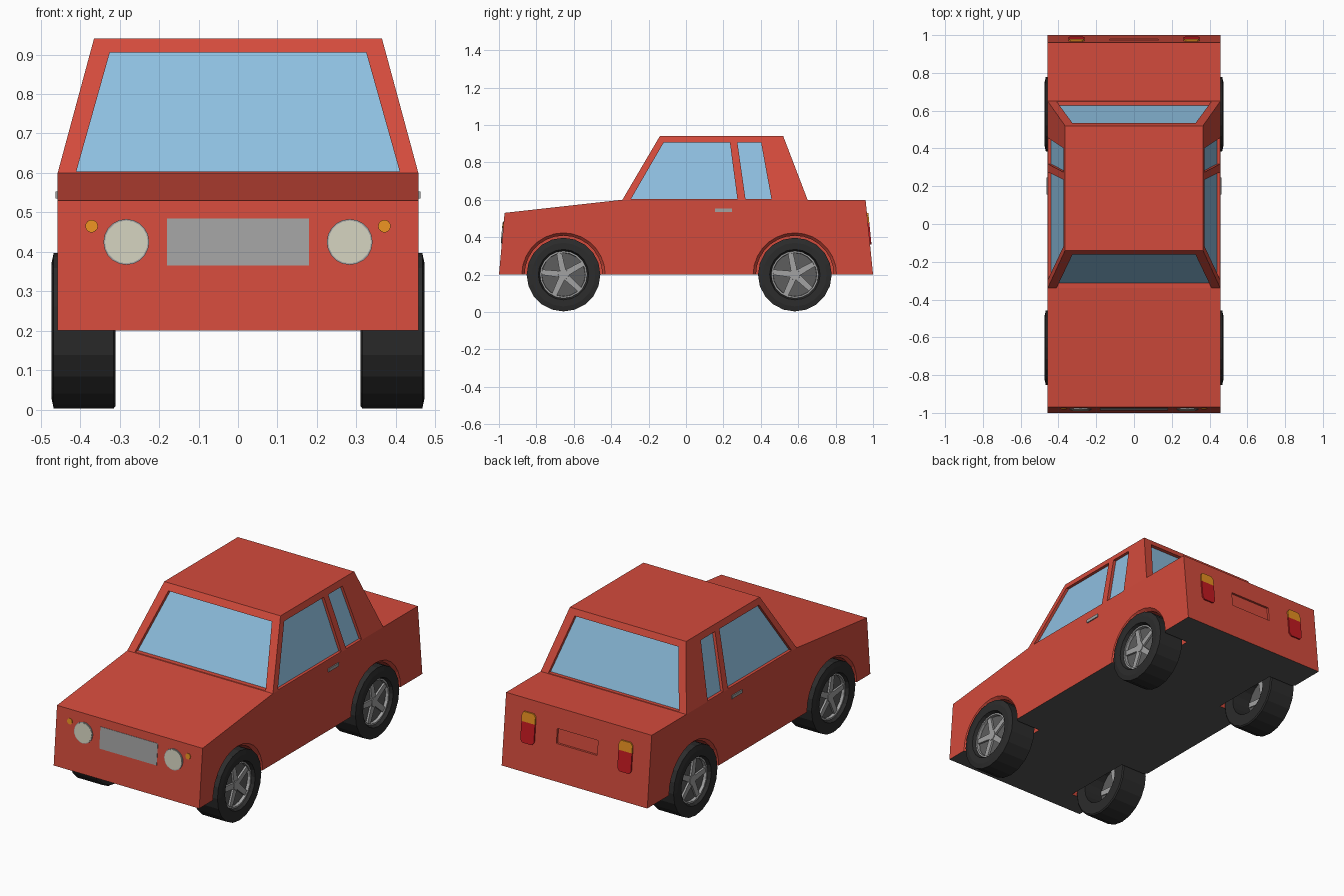
import bpy, bmesh
from math import cos, sin, pi
from mathutils import Vector

if "Cube" in bpy.data.objects:
    bpy.data.objects.remove(bpy.data.objects["Cube"])


def material(name, *rgb):
    m = bpy.data.materials.new(name)
    m.diffuse_color = (*rgb, 1)
    m.use_nodes = True
    m.node_tree.nodes["Principled BSDF"].inputs["Base Color"].default_value = m.diffuse_color
    return m


RED = material("paint", 0.65, 0.07, 0.045)
UNDER = material("underside", 0.09, 0.09, 0.09)
GLASS = material("glass", 0.27, 0.52, 0.74)
RUBBER = material("rubber", 0.025, 0.025, 0.025)
DARK = material("dark_metal", 0.11, 0.11, 0.11)
METAL = material("light_metal", 0.36, 0.36, 0.36)
LENS = material("lens", 0.63, 0.62, 0.5)
AMBER = material("amber", 0.8, 0.28, 0.015)
TAIL = material("tail_red", 0.55, 0.01, 0.015)


def finish(name, bm, *mats):
    bmesh.ops.recalc_face_normals(bm, faces=bm.faces)
    me = bpy.data.meshes.new(name)
    bm.to_mesh(me)
    bm.free()
    ob = bpy.data.objects.new(name, me)
    bpy.context.collection.objects.link(ob)
    for m in mats:
        me.materials.append(m)
    return ob


def prism(bm, pts, direction, a, b):
    """Solid swept from polygon pts, between offsets a and b along direction."""
    d = Vector(direction)
    lo, hi = [[bm.verts.new(Vector(p) + d * t) for p in pts] for t in (a, b)]
    n = len(pts)
    bm.faces.new(lo)
    bm.faces.new(hi)
    for i in range(n):
        bm.faces.new((lo[i], lo[(i + 1) % n], hi[(i + 1) % n], hi[i]))


def lathe(bm, prof, s, y, z, n, closed=False):
    """Revolve (x, radius) points about an x axis through (y, z)."""
    rings = [[bm.verts.new((s * x, y + r * cos(2 * pi * k / n), z + r * sin(2 * pi * k / n)))
              for k in range(n)] for x, r in prof]
    pairs = list(zip(rings, rings[1:]))
    if closed:
        pairs.append((rings[-1], rings[0]))
    else:
        bm.faces.new(rings[0])
        bm.faces.new(rings[-1])
    for p, q in pairs:
        for k in range(n):
            j = (k + 1) % n
            bm.faces.new((p[k], p[j], q[j], q[k]))


def front_y(z):
    return -1 + (z - 0.2) / 11


def back_y(z):
    return 1 - (z - 0.2) / 10


def add_prism(name, mat, pts, direction, a, b):
    bm = bmesh.new()
    prism(bm, pts, direction, a, b)
    return finish(name, bm, mat)


def on_end(pts, yfun):
    return [(x, yfun(z), z) for x, z in pts]


def rect(x0, x1, z0, z1):
    return [(x0, z0), (x1, z0), (x1, z1), (x0, z1)]


def disc(cx, cz, r, n=20):
    return [(cx + r * cos(2 * pi * k / n), cz + r * sin(2 * pi * k / n)) for k in range(n)]


# Body shell with cabin
W, R = 0.457, 0.365
profile = [(-1, .2, W), (-.97, .53, W), (-.34, .6, W), (-.14, .94, R),
           (.52, .94, R), (.65, .6, W), (.96, .6, W), (1, .2, W)]
bm = bmesh.new()
sides = [[bm.verts.new((s * x, y, z)) for y, z, x in profile] for s in (1, -1)]
for v in sides:
    bm.faces.new([v[i] for i in (0, 1, 2, 5, 6, 7)])
    bm.faces.new(v[2:6])
for i in range(8):
    j = (i + 1) % 8
    f = bm.faces.new((sides[0][i], sides[0][j], sides[1][j], sides[1][i]))
    f.material_index = 1 if i == 7 else 0
body = finish("car_body", bm, RED, UNDER)

# Windows: outlines on the cabin faces, recess direction and depth
LOW, TOP = 0.603, 0.905


def cabin_x(z):
    return W - (z - .6) * (W - R) / .34


def cabin_end(z, y0, y1):
    return y0 + (z - .6) * (y1 - y0) / .34


windows = []
for name, y0, y1, d, depth in (("windscreen", -.34, -.14, 1, .028), ("rear_window", .65, .52, -1, .022)):
    pts = [(x, cabin_end(z, y0, y1), z)
           for x, z in ((-.41, LOW), (.41, LOW), (.325, TOP), (-.325, TOP))]
    windows.append((name, pts, (0, d, 0), depth))
for s in (1, -1):
    for name, quad in (("door_window", (-.295, .275, .235, -.12)), ("quarter_window", (.318, .457, .402, .275))):
        pts = [(s * cabin_x(z), y, z) for y, z in zip(quad, (LOW, LOW, TOP, TOP))]
        windows.append((name, pts, (-s, 0, 0), .018))

# Cut window recesses, wheel wells with bevelled lips, and the plate recess
WHEELS = [(s, y) for s in (1, -1) for y in (-.655, .582)]
bm = bmesh.new()
for name, pts, d, depth in windows:
    prism(bm, pts, d, -.05, depth)
    add_prism(name, GLASS, pts, d, depth - .001, depth + .005)
for s, y in WHEELS:
    lathe(bm, [(.29, .208), (.44, .208), (.458, .224), (.5, .224)], s, y, .2, 28)
prism(bm, on_end(rect(-.128, .128, .405, .487), back_y), (0, -1, 0), -.05, .012)
cutter = finish("body_cutter", bm)
cutter.hide_render = True
mod = body.modifiers.new("cut", 'BOOLEAN')
mod.operation = 'DIFFERENCE'
mod.solver = 'EXACT'
mod.object = cutter
deps = bpy.context.evaluated_depsgraph_get()
body.data = bpy.data.meshes.new_from_object(body.evaluated_get(deps))
body.modifiers.clear()
bpy.data.objects.remove(cutter)

# Wheels: tyre, dished rim and five spokes
for s, y in WHEELS:
    bm = bmesh.new()
    lathe(bm, [(.45, .125), (.472, .135), (.473, .17), (.467, .197), (.315, .197),
               (.31, .19), (.31, .125)], s, y, .2, 20, True)
    finish("tyre", bm, RUBBER)
    bm = bmesh.new()
    lathe(bm, [(.425, .125), (.438, .125)], s, y, .2, 20)
    finish("wheel_disc", bm, DARK)
    bm = bmesh.new()
    lathe(bm, [(.43, .125), (.455, .126), (.455, .117), (.43, .115)], s, y, .2, 20, True)
    lathe(bm, [(.415, .032), (.452, .028)], s, y, .2, 10)
    for k in range(5):
        a = pi / 2 + 0.2 + 2 * pi * k / 5
        u, t = Vector((0, cos(a), sin(a))), Vector((0, -sin(a), cos(a)))
        c = Vector((0, y, .2))
        pts = [c + u * r + t * w for r, w in ((.02, -.017), (.12, -.014), (.12, .014), (.02, .017))]
        prism(bm, pts, (s, 0, 0), .418, .449)
    finish("wheel_spokes", bm, METAL)

# Grille
add_prism("grille", METAL, on_end(rect(-.18, .18, .365, .485), front_y), (0, 1, 0), -.002, .01)

# Lamps and door handles on both sides
tail_low = [(.262, .475), (.347, .475), (.347, .375), (.335, .36), (.275, .36), (.262, .375)]
tail_high = [(.262, .475), (.347, .475), (.347, .515), (.335, .53), (.275, .53), (.262, .515)]
for s in (1, -1):
    back = (0, 1, 0)
    add_prism("headlight_rim", METAL, on_end(disc(s * .283, .425, .058), front_y), back, -.004, .01)
    add_prism("headlight", LENS, on_end(disc(s * .283, .425, .054), front_y), back, -.006, .01)
    add_prism("indicator", AMBER, on_end(disc(s * .371, .465, .016, 14), front_y), back, -.004, .01)
    for name, mat, pts in (("tail_light", TAIL, tail_low), ("rear_indicator", AMBER, tail_high)):
        add_prism(name, mat, on_end([(s * x, z) for x, z in pts], back_y), back, -.01, .008)
    handle = [(s * W, yy, zz) for yy, zz in rect(.155, .245, .535, .553)]
    add_prism("door_handle", METAL, handle, (s, 0, 0), -.005, .006)
